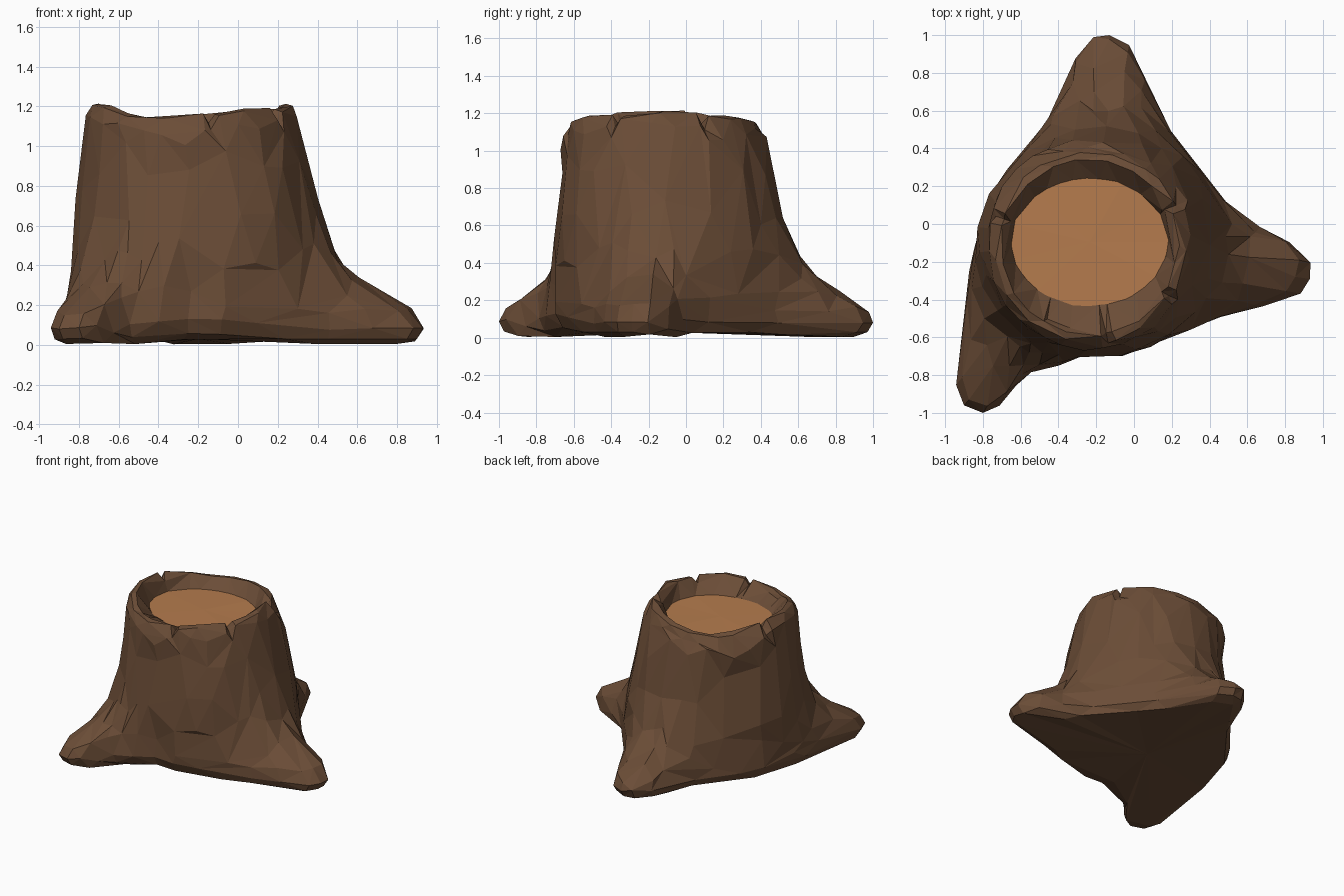
import bpy, bmesh, math, random
from mathutils import Vector

if "Cube" in bpy.data.objects:
    bpy.data.objects.remove(bpy.data.objects["Cube"])

random.seed(4)
CX, CY = -0.20, -0.09

# Footprint with three roots, walked anticlockwise
FOOT = [(.88, -.37), (.93, -.29), (.935, -.20), (.82, -.09), (.67, -.02), (.53, .08), (.40, .22),
        (.26, .40), (.14, .60), (.05, .80), (-.03, .95), (-.13, 1.0), (-.22, .985), (-.31, .88),
        (-.36, .75), (-.43, .60), (-.53, .45), (-.67, .29), (-.77, .13), (-.82, -.05),
        (-.86, -.20), (-.90, -.45), (-.93, -.70), (-.94, -.85), (-.90, -.96), (-.80, -1.0),
        (-.71, -.96), (-.63, -.86), (-.55, -.79), (-.40, -.75), (-.25, -.69), (-.08, -.70),
        (.10, -.63), (.26, -.57), (.46, -.49), (.67, -.44)]
N = len(FOOT)
# Rim height by angle in degrees
RIM = [(-20, 1.19), (0, 1.215), (30, 1.19), (60, 1.18), (90, 1.155), (112, 1.14), (135, 1.17),
       (160, 1.205), (180, 1.215), (210, 1.205), (240, 1.145), (270, 1.155), (300, 1.185),
       (340, 1.19)]
NOTCHES = [26, 162, 281, 329]


def rim_height(deg):
    deg = (deg + 20) % 360 - 20
    for (a, za), (b, zb) in zip(RIM, RIM[1:]):
        if a <= deg <= b:
            return za + (zb - za) * (deg - a) / (b - a)


def smooth_angles(angles, steps):
    for _ in range(steps):
        angles = [(angles[i - 1] - (360 if i == 0 else 0) + 2 * angles[i]
                   + angles[(i + 1) % N] + (360 if i == N - 1 else 0)) / 4 for i in range(N)]
    return angles


def jit(a):
    return random.uniform(-a, a)


def near(deg, target, width):
    return max(0, 1 - abs((deg - target + 180) % 360 - 180) / width)


def polar(cx, cy, r, deg, z, ry=None):
    t = math.radians(deg)
    return Vector((cx + r * math.cos(t), cy + (ry or r) * math.sin(t), z))


def finish(name, bm, mat_name, colour):
    me = bpy.data.meshes.new(name)
    bm.to_mesh(me)
    bm.free()
    mat = bpy.data.materials.new(mat_name)
    mat.diffuse_color = (*colour, 1)
    mat.use_nodes = True
    mat.node_tree.nodes["Principled BSDF"].inputs["Base Color"].default_value = mat.diffuse_color
    me.materials.append(mat)
    ob = bpy.data.objects.new(name, me)
    bpy.context.collection.objects.link(ob)
    return ob


base_ang, base_rad = [], []
for x, y in FOOT:
    a = math.degrees(math.atan2(y - CY, x - CX))
    while base_ang and a < base_ang[-1]:
        a += 360
    base_ang.append(a)
    base_rad.append(math.hypot(x - CX, y - CY))

rings = []
# Underside edge, lower curve, then the widest line of the foot
front = [near(a, 272, 40) for a in base_ang]
for inset, z, lift in [(.11, .005, 0), (.03, .03, .03), (0, .08, .06)]:
    rings.append([polar(CX, CY, r - inset * (1 + .5 * f), a,
                        z + lift * f + (.02 if inset > .1 and r < .75 else 0))
                  for a, r, f in zip(base_ang, base_rad, front)])

# Flare of the roots into the trunk: height, root share, radius, centre, angle smoothing
for z, w, r, cx, cy, steps in [(.13, .955, .66, -.20, -.09, 0), (.175, .86, .66, -.20, -.09, 0),
                               (.235, .63, .655, -.20, -.09, 1), (.32, .35, .65, -.20, -.09, 3),
                               (.44, .12, .64, -.20, -.09, 8), (.63, .02, .615, -.205, -.10, 16),
                               (.86, 0, .583, -.215, -.105, 24), (1.03, 0, .555, -.23, -.11, 30)]:
    ring = []
    for a, fr in zip(smooth_angles(base_ang, steps), base_rad):
        rr = min(r, fr + .01) if z < .35 else r
        # Trunk is flatter at the back left and the front
        if .2 < z < .9:
            rr -= .045 * near(a, 135, 40) + .03 * near(a, 272, 35)
        rr += w * (fr - rr) + jit(.008)
        ring.append(polar(cx, cy, rr, a, z + jit(.012 if z < .4 else .04)))
    rings.append(ring)

# Split, rounded rim
top = smooth_angles(base_ang, 30)
cut = set()
for n in NOTCHES:
    i = min(range(N), key=lambda k: abs((top[k] - n + 180) % 360 - 180))
    top[i] += (n - top[i] + 180) % 360 - 180
    top[i - 1] = top[i] - 4 + (360 if i == 0 else 0)
    top[(i + 1) % N] = top[i] + 4 - (360 if i == N - 1 else 0)
    cut.add(i)
for r, drop, dip in [(.535, .06, .04), (.508, .01, .05), (.47, .0, .05), (.445, .03, .03)]:
    rings.append([polar(-.235, -.122, r - (.015 if i in cut else 0) + jit(.009), a,
                        rim_height(a) - drop - (dip if i in cut else 0) + jit(.005), r * .985)
                  for i, a in enumerate(top)])
# Inner wall down to the cut wood
FLOOR_Z = 1.07
rings.append([polar(-.235, -.095, .415, a, FLOOR_Z, .335) for a in top])

bm = bmesh.new()
vr = [[bm.verts.new(p) for p in ring] for ring in rings]
for lo, hi in zip(vr, vr[1:]):
    for i in range(N):
        j = (i + 1) % N
        bm.faces.new((lo[i], lo[j], hi[j], hi[i]))
# Slightly raised underside
mid = bm.verts.new((CX, CY, .03))
for i in range(N):
    bm.faces.new((vr[0][(i + 1) % N], vr[0][i], mid))
bmesh.ops.triangulate(bm, faces=[f for f in bm.faces if len(f.verts) == 4])
bark = finish("bark", bm, "bark_brown", (.147, .074, .038))
# Irregular carved facets
dec = bark.modifiers.new("facets", 'DECIMATE')
dec.ratio = .45

# Cut wood disc, tucked just under the rim
bm = bmesh.new()
SIDES = 11
c = bm.verts.new((-.235, -.095, FLOOR_Z + .006))
edge = [bm.verts.new(polar(-.235, -.095, .43, 360 * i / SIDES, FLOOR_Z + .003 + jit(.003), .35))
        for i in range(SIDES)]
for i in range(SIDES):
    bm.faces.new((edge[i], edge[(i + 1) % SIDES], c))
finish("cut_wood", bm, "wood_tan", (.46, .20, .075))
